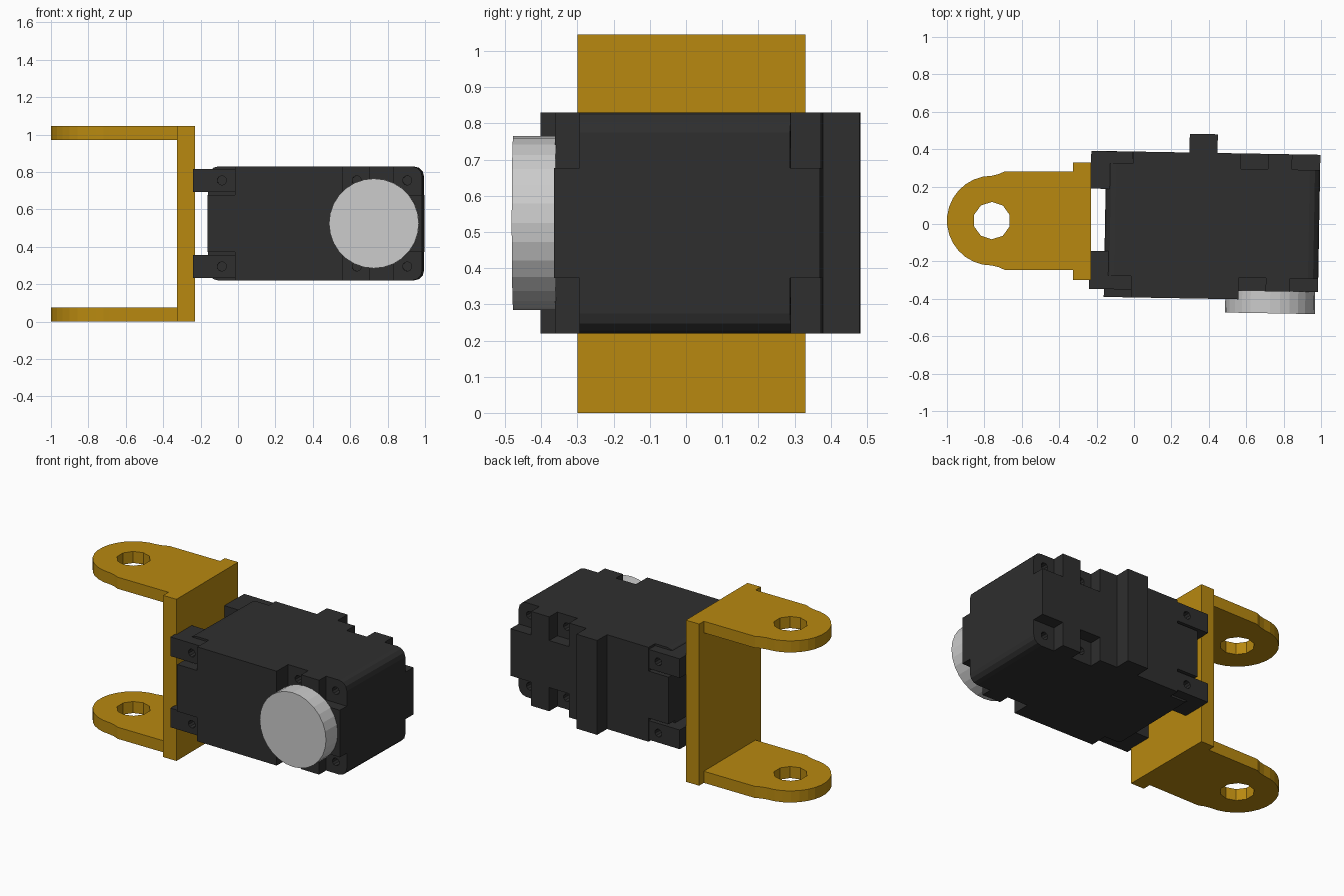
import bpy, bmesh, math
from mathutils import Matrix, Vector

if "Cube" in bpy.data.objects:
    bpy.data.objects.remove(bpy.data.objects["Cube"])

ZC = 0.525                      # mid height of the motor
TILT = (Matrix.Translation((0.42, 0, 0)) @ Matrix.Rotation(math.radians(-1), 4, 'Z')
        @ Matrix.Translation((-0.42, 0, 0)))


def material(name, rgb):
    m = bpy.data.materials.new(name)
    m.diffuse_color = (*rgb, 1)
    m.use_nodes = True
    m.node_tree.nodes["Principled BSDF"].inputs["Base Color"].default_value = m.diffuse_color
    return m


GOLD = material("gold", (0.48, 0.25, 0.005))
DARK = material("dark", (0.028, 0.028, 0.028))


def add_box(bm, x0, x1, y0, y1, z0, z1):
    size, mid = (x1 - x0, y1 - y0, z1 - z0), ((x0 + x1) / 2, (y0 + y1) / 2, (z0 + z1) / 2)
    bmesh.ops.create_cube(bm, size=1, matrix=Matrix.Translation(mid) @ Matrix.Diagonal((*size, 1)))


def add_cyl(bm, centre, radius, depth, sides, along_y=True):
    rot = Matrix.Rotation(math.pi / 2, 4, 'X') if along_y else Matrix.Identity(4)
    bmesh.ops.create_cone(bm, cap_ends=True, segments=sides, radius1=radius, radius2=radius,
                          depth=depth, matrix=Matrix.Translation(centre) @ rot)


def add_prism(bm, points, offset):
    face = bm.faces.new([bm.verts.new(p) for p in points])
    new = bmesh.ops.extrude_face_region(bm, geom=[face])["geom"]
    bmesh.ops.translate(bm, vec=offset, verts=[v for v in new if isinstance(v, bmesh.types.BMVert)])
    bmesh.ops.recalc_face_normals(bm, faces=bm.faces[:])


def finish(bm, name, mat=None, tilt=False):
    if tilt:
        bm.transform(TILT)
    me = bpy.data.meshes.new(name)
    bm.to_mesh(me)
    bm.free()
    ob = bpy.data.objects.new(name, me)
    bpy.context.collection.objects.link(ob)
    if mat:
        me.materials.append(mat)
    return ob


def boolean(ob, other, op='DIFFERENCE'):
    other.hide_render = True
    mod = ob.modifiers.new("bool", 'BOOLEAN')
    mod.object, mod.operation, mod.solver = other, op, 'EXACT'
    bpy.context.view_layer.objects.active = ob
    bpy.ops.object.modifier_apply(modifier=mod.name)
    bpy.data.objects.remove(other)


# Bracket back plate
bm = bmesh.new()
add_box(bm, -0.325, -0.23, -0.30, 0.33, 0, 1.045)
finish(bm, "bracket_plate", GOLD)

# Bracket arms with rounded ends and a pivot hole
CX, CY = -0.76, 0.018
arc = [(CX + 0.24 * math.cos(math.radians(a)), CY + 0.24 * math.sin(math.radians(a)))
       for a in range(90, 271, 12)]
outline = [(-0.32, 0.282), (-0.69, 0.282), (-0.72, 0.268)] + arc + \
          [(-0.72, -0.232), (-0.69, -0.246), (-0.32, -0.246)]
for name, z in (("lower_arm", 0), ("upper_arm", 0.97)):
    bm = bmesh.new()
    add_prism(bm, [(x, y, z) for x, y in outline], (0, 0, 0.075))
    arm = finish(bm, name, GOLD)
    bm = bmesh.new()
    add_cyl(bm, (CX, CY, z + 0.04), 0.1, 0.3, 10, along_y=False)
    boolean(arm, finish(bm, "pivot_cutter"))

# Motor case: rounded block
bm = bmesh.new()
r = 0.055
corners = [(0.99 - r, 0.83 - r, 0), (-0.155 + r, 0.83 - r, 90),
           (-0.155 + r, 0.22 + r, 180), (0.99 - r, 0.22 + r, 270)]
prof = [(x + r * math.cos(math.radians(a + d)), z + r * math.sin(math.radians(a + d)))
        for x, z, a in corners for d in (0, 30, 60, 90)]
add_prism(bm, [(x, -0.40, z) for x, z in prof], (0, 0.78, 0))
case = finish(bm, "motor_case", DARK, tilt=True)

# Step on the front face
bm = bmesh.new()
add_box(bm, 0.565, 1.2, -0.6, -0.355, 0, 1.2)
boolean(case, finish(bm, "step_cutter", tilt=True))

# Corner pockets, then screw holes
bm = bmesh.new()
for s in (-1, 1):
    z0, z1 = sorted((ZC + s * 0.152, ZC + s * 0.5))
    for x0, x1 in ((-0.4, -0.01), (0.565, 0.71), (0.84, 1.2)):
        left = x0 < 0
        add_box(bm, x0, x1, -0.6, -0.285, z0, z1)
        add_box(bm, x0, x1, 0.315 if left else 0.298, 0.6, z0, z1)
boolean(case, finish(bm, "pocket_cutter", tilt=True))
bm = bmesh.new()
for s in (-1, 1):
    for x in (0.64, 0.91):
        for y in (-0.285, 0.298):
            add_cyl(bm, (x, y, ZC + s * 0.23), 0.025, 0.12, 10)
boolean(case, finish(bm, "hole_cutter", tilt=True))

# Mounting lugs joining the motor to the bracket
for side, y0, y1 in (("front", -0.358, -0.155), ("back", 0.178, 0.379)):
    for level, s in (("lower", -1), ("upper", 1)):
        z = ZC + s * 0.23
        bm = bmesh.new()
        add_box(bm, -0.235, -0.011, y0, y1, z - 0.062, z + 0.062)
        lug = finish(bm, f"{side}_{level}_lug", DARK, tilt=True)
        bm = bmesh.new()
        add_cyl(bm, (-0.08, y0 if side == "front" else y1, z), 0.025, 0.12, 10)
        boolean(lug, finish(bm, "lug_cutter", tilt=True))

# Rib across the back of the case
bm = bmesh.new()
add_box(bm, 0.29, 0.44, 0.36, 0.48, 0.22, 0.83)
finish(bm, "back_rib", DARK, tilt=True)

# Output disc on the front
bm = bmesh.new()
add_cyl(bm, (0.735, -0.412, ZC), 0.24, 0.12, 28)
finish(bm, "output_disc", tilt=True)
